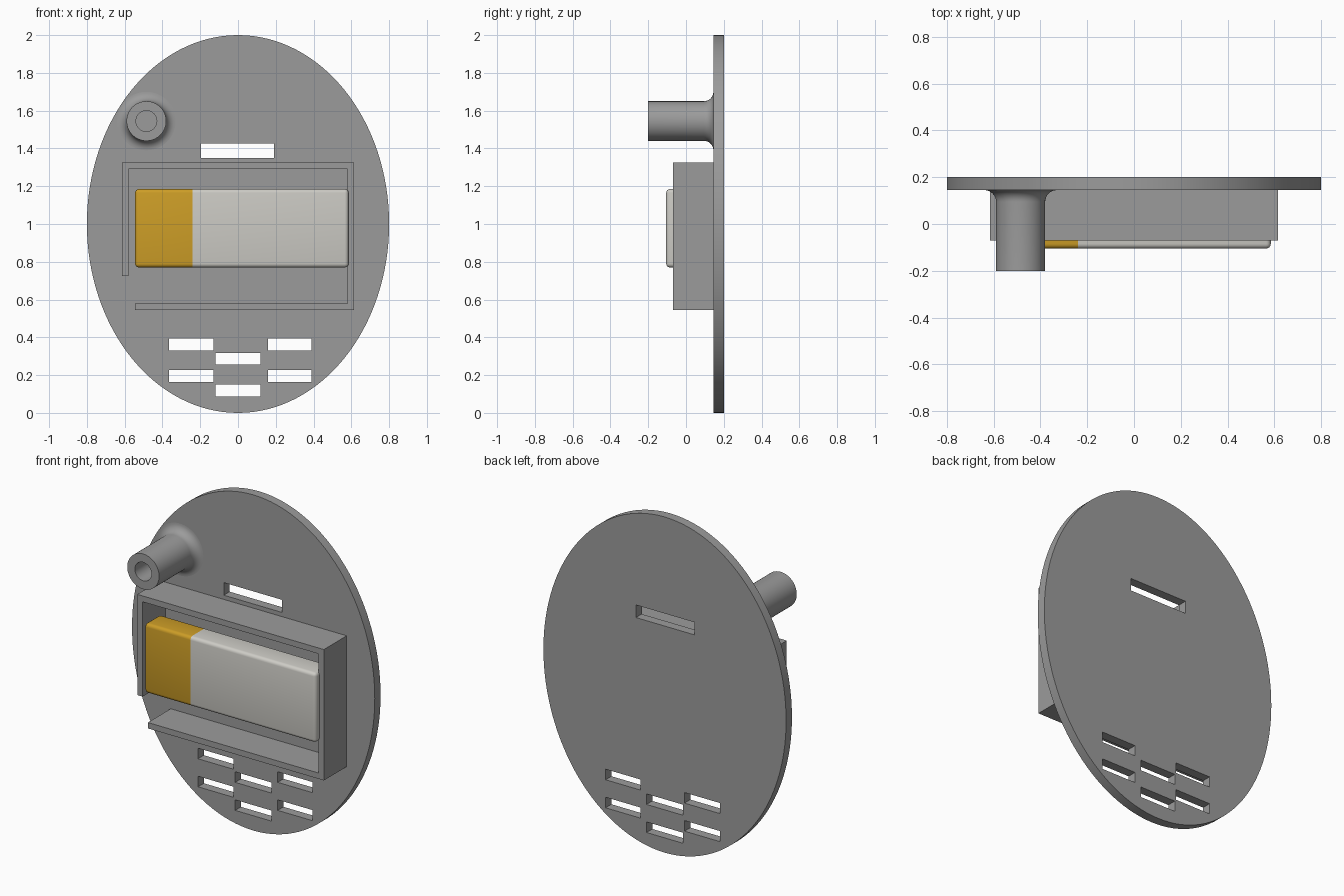
import bpy, bmesh, math
from mathutils import Matrix

if "Cube" in bpy.data.objects:
    bpy.data.objects.remove(bpy.data.objects["Cube"])


def material(name, rgb):
    m = bpy.data.materials.new(name)
    m.diffuse_color = (*rgb, 1)
    m.use_nodes = True
    m.node_tree.nodes["Principled BSDF"].inputs["Base Color"].default_value = m.diffuse_color
    return m


GREY = material("grey plastic", (0.33, 0.33, 0.33))
WHITE = material("off white", (0.61, 0.60, 0.56))
AMBER = material("amber", (0.61, 0.34, 0.02))

PLATE_FRONT, PLATE_BACK = 0.145, 0.20


def finish(name, bm, mats, smooth=False):
    bmesh.ops.recalc_face_normals(bm, faces=bm.faces)
    me = bpy.data.meshes.new(name)
    bm.to_mesh(me)
    bm.free()
    for m in mats:
        me.materials.append(m)
    ob = bpy.data.objects.new(name, me)
    bpy.context.collection.objects.link(ob)
    if smooth:
        smooth_shade(ob)
    return ob


def smooth_shade(ob):
    bpy.ops.object.select_all(action='DESELECT')
    ob.select_set(True)
    bpy.context.view_layer.objects.active = ob
    bpy.ops.object.shade_smooth_by_angle(angle=math.radians(35))


def add_box(bm, x0, x1, y0, y1, z0, z1):
    mat = Matrix.Translation(((x0 + x1) / 2, (y0 + y1) / 2, (z0 + z1) / 2))
    mat = mat @ Matrix.Diagonal((x1 - x0, y1 - y0, z1 - z0, 1))
    bmesh.ops.create_cube(bm, size=1, matrix=mat)


def extrude_outline(points, y0, y1):
    """Prism from an x-z outline, running from y0 to y1."""
    bm = bmesh.new()
    face = bm.faces.new([bm.verts.new((x, y0, z)) for x, z in points])
    ext = bmesh.ops.extrude_face_region(bm, geom=[face])
    bmesh.ops.translate(bm, vec=(0, y1 - y0, 0),
                        verts=[g for g in ext["geom"] if isinstance(g, bmesh.types.BMVert)])
    return bm


# Oval base plate
N = 128
oval = [(0.8 * math.cos(2 * math.pi * i / N), 1 + math.sin(2 * math.pi * i / N)) for i in range(N)]
plate = finish("base_plate", extrude_outline(oval, PLATE_FRONT, PLATE_BACK), [GREY])

# Slots: one wide slot above, staggered vents below
bm = bmesh.new()
slots = [(-0.195, 0.19, 1.35, 1.425)]
for x0, x1, z in ((-0.365, -0.13, 0.33), (-0.12, 0.12, 0.255), (0.16, 0.39, 0.33)):
    for drop in (0, 0.167):
        slots.append((x0, x1, z - drop, z - drop + 0.063))
for x0, x1, z0, z1 in slots:
    add_box(bm, x0, x1, 0.05, 0.3, z0, z1)
cutter = finish("slot_cutter", bm, [GREY])
mod = plate.modifiers.new("slots", 'BOOLEAN')
mod.operation, mod.solver, mod.object = 'DIFFERENCE', 'EXACT', cutter
bpy.context.view_layer.objects.active = plate
bpy.ops.object.modifier_apply(modifier=mod.name)
bpy.data.objects.remove(cutter)
smooth_shade(plate)

# Holder wall, open at its lower left corner
R, T, B, W = 0.615, 1.325, 0.545, 0.035
wall = [(-R, 0.725), (-R, T), (R, T), (R, B), (-0.545, B), (-0.545, B + W),
        (R - W, B + W), (R - W, T - W), (-R + W, T - W), (-R + W, 0.725)]
finish("holder_wall", extrude_outline(wall, -0.07, PLATE_FRONT), [GREY])

# Battery with rounded edges, one end amber
SPLIT = -0.24
bm = bmesh.new()
add_box(bm, -0.545, 0.585, -0.105, 0.04, 0.77, 1.185)
bmesh.ops.bevel(bm, geom=bm.edges[:], offset=0.02, segments=4, profile=0.5, affect='EDGES')
bmesh.ops.bisect_plane(bm, geom=bm.verts[:] + bm.edges[:] + bm.faces[:],
                       plane_co=(SPLIT, 0, 0), plane_no=(1, 0, 0))
for f in bm.faces:
    f.material_index = 1 if f.calc_center_median().x < SPLIT else 0
finish("battery", bm, [WHITE, AMBER], smooth=True)

# Hollow post with a flared foot, spun from a (radius, y) profile
RAD, FOOT, HOLE = 0.105, 0.05, 0.055
profile = [(0, 0.10), (HOLE, 0.10), (HOLE, -0.2), (RAD, -0.2)]
for i in range(9):
    a = math.pi / 2 * i / 8
    profile.append((RAD + FOOT * (1 - math.cos(a)), PLATE_FRONT - FOOT * (1 - math.sin(a))))
bm = bmesh.new()
verts = [bm.verts.new((r, y, 0)) for r, y in profile]
edges = [bm.edges.new(pair) for pair in zip(verts, verts[1:])]
bmesh.ops.spin(bm, geom=verts + edges, cent=(0, 0, 0), axis=(0, 1, 0),
               angle=2 * math.pi, steps=64)
bmesh.ops.remove_doubles(bm, verts=bm.verts[:], dist=0.0005)
bmesh.ops.translate(bm, vec=(-0.485, 0, 1.545), verts=bm.verts[:])
finish("post", bm, [GREY], smooth=True)
